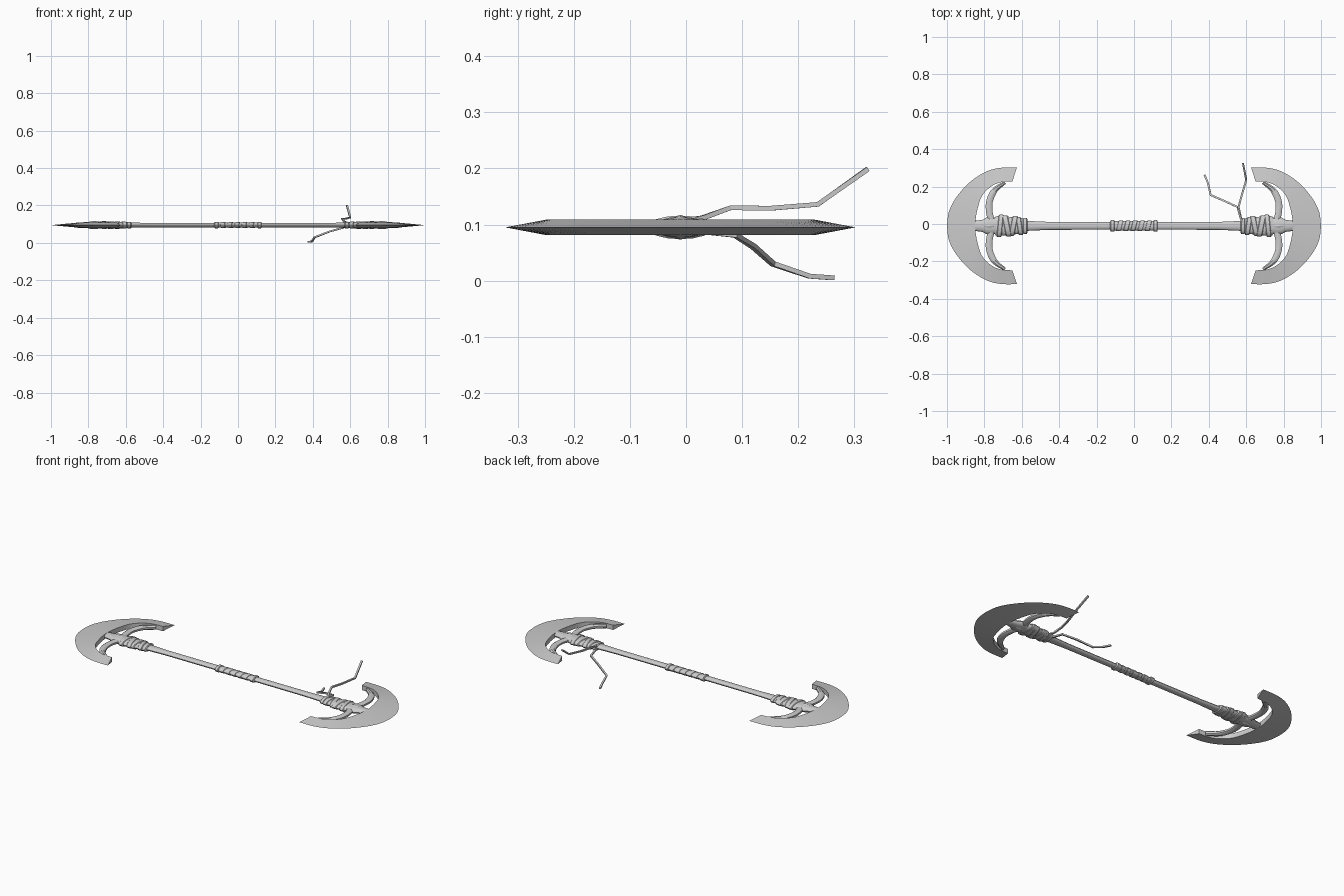
import bpy, bmesh, math
from mathutils import Vector

if "Cube" in bpy.data.objects:
    bpy.data.objects.remove(bpy.data.objects["Cube"])

CY, CZ = -0.01, 0.095      # axis of the haft
UP = Vector((0, 0, 1))


def finish(name, bm, angle=35):
    bmesh.ops.recalc_face_normals(bm, faces=bm.faces)
    me = bpy.data.meshes.new(name)
    bm.to_mesh(me)
    bm.free()
    ob = bpy.data.objects.new(name, me)
    bpy.context.collection.objects.link(ob)
    bpy.ops.object.select_all(action='DESELECT')
    ob.select_set(True)
    bpy.context.view_layer.objects.active = ob
    bpy.ops.object.shade_smooth_by_angle(angle=math.radians(angle))
    return ob


def smooth(pts, n=4):
    """Catmull-Rom refinement of a list of tuples."""
    p = [Vector(q) for q in pts]
    p = [2 * p[0] - p[1]] + p + [2 * p[-1] - p[-2]]
    out = []
    for i in range(1, len(p) - 2):
        a, b, c, d = p[i - 1:i + 3]
        for k in range(n):
            t = k / n
            out.append(0.5 * (2 * b + (c - a) * t + (2 * a - 5 * b + 4 * c - d) * t * t
                              + (3 * b - a - 3 * c + d) * t ** 3))
    return out + [p[-2]]


def tube(name, path, radii, sides=16, shear=0, phase=0, angle=35):
    """Sweep an ellipse (side radius, upright radius) along a path."""
    bm = bmesh.new()
    path = [Vector(p) for p in path]
    rings = []
    for i, p in enumerate(path):
        t = (path[min(i + 1, len(path) - 1)] - path[max(i - 1, 0)]).normalized()
        side = UP.cross(t).normalized()
        up = t.cross(side)
        ring = []
        for k in range(sides):
            a = 2 * math.pi * k / sides + phase
            v = p + side * radii[i][0] * math.cos(a) + up * radii[i][1] * math.sin(a)
            v.x += shear * (v.y - CY)
            ring.append(bm.verts.new(v))
        rings.append(ring)
    for r0, r1 in zip(rings, rings[1:]):
        for k in range(sides):
            j = (k + 1) % sides
            bm.faces.new((r0[k], r0[j], r1[j], r1[k]))
    bm.faces.new(rings[0])
    bm.faces.new(rings[-1])
    return finish(name, bm, angle)


def lathe(name, prof, s=1, **kw):
    """Oval turned part along x; prof rows are (x, width radius, height radius)."""
    return tube(name, [(s * x, CY, CZ) for x, _, _ in prof], [(a, b) for _, a, b in prof], **kw)


def band(name, x, w, ry, rz, shear=0.0):
    lathe(name, [(x - w, ry - .007, rz - .004), (x - w * .7, ry, rz),
                 (x + w * .7, ry, rz), (x + w, ry - .007, rz - .004)], shear=shear)


# Haft, slightly flared at both ends
lathe("haft", [(-.62, .034, .015), (-.56, .026, .013), (-.45, .021, .012), (0, .020, .012),
               (.45, .021, .012), (.56, .026, .013), (.62, .034, .015)])

# Wrapped centre grip
lathe("grip", [(-.12, .025, .014), (.12, .025, .014)])
for i in range(7):
    end = i in (0, 6)
    band("grip_wrap", -.115 + i * .0383, .012 if end else .015,
         .031 if end else .028, .017 if end else .0155, 0 if end else .25)

# Blade outlines, upper half: cutting edge and thick back edge
edge = [(.626, .312), (.717, .310), (.797, .287), (.882, .230), (.952, .150), (.990, .075), (1, 0)]
back = [(.650, .238), (.717, .232), (.770, .206), (.813, .160), (.834, .100), (.845, .048), (.850, 0)]
edge, back = smooth(edge), smooth(back)


def full(h):
    return h + [Vector((p.x, -p.y)) for p in reversed(h[:-1])]


for s in (-1, 1):
    # Crescent blade
    bm = bmesh.new()
    rows = []
    for e, b in zip(full(edge), full(back)):
        rows.append([bm.verts.new((s * e.x, CY + e.y, CZ)),
                     bm.verts.new((s * b.x, CY + b.y, CZ + .014)),
                     bm.verts.new((s * b.x, CY + b.y, CZ - .014))])
    for r0, r1 in zip(rows, rows[1:]):
        for k in range(3):
            j = (k + 1) % 3
            bm.faces.new((r0[k], r0[j], r1[j], r1[k]))
    bm.faces.new(rows[0])
    bm.faces.new(rows[-1])
    finish("blade", bm, 25)

    # Curved prongs bracing the blade horns
    for m in (-1, 1):
        pts = smooth([(.69, .232), (.745, .190), (.773, .128), (.772, .065), (.755, .015)])
        n = len(pts) - 1
        rad = [(.009 + .010 * min(1, 3 * i / n), .013) for i in range(n + 1)]
        tube("prong", [(s * p.x, CY + m * p.y, CZ) for p in pts], rad,
             sides=8, phase=math.pi / 8)

    # Socket, neck entering the blade, and raised boss
    lathe("socket", [(.575, .034, .015), (.60, .041, .016), (.66, .048, .018), (.72, .054, .019),
                     (.74, .050, .018), (.75, .036, .016)], s)
    lathe("neck", [(.73, .040, .018), (.765, .048, .019), (.79, .044, .018), (.81, .032, .016),
                   (.86, .026, .014), (.90, .006, .004)], s)
    lathe("boss", [(.735, .004, .012), (.75, .014, .020), (.77, .017, .022),
                   (.79, .014, .020), (.82, .003, .012)], s)

    # Leather wraps around the socket
    for x, w, ry, rz, sh in ((.582, .012, .043, .018, 0), (.612, .014, .048, .019, .15),
                             (.645, .016, .053, .0195, -.2), (.680, .017, .056, .0205, .2),
                             (.716, .014, .060, .021, -.1)):
        band("socket_wrap", s * x, w, ry, rz, s * sh)

# Two loose strap ends on one side
straps = (
    [(.585, .005, .108), (.57, .03, .112), (.556, .08, .130), (.575, .15, .129),
     (.60, .235, .136), (.583, .324, .199)],
    [(.575, .02, .088), (.56, .088, .081), (.49, .12, .061), (.41, .155, .030),
     (.395, .22, .008), (.377, .263, .005)],
)
for p in straps:
    tube("loose_strap", p, [(.007, .006)] * len(p), sides=4, phase=math.pi / 4, angle=20)
